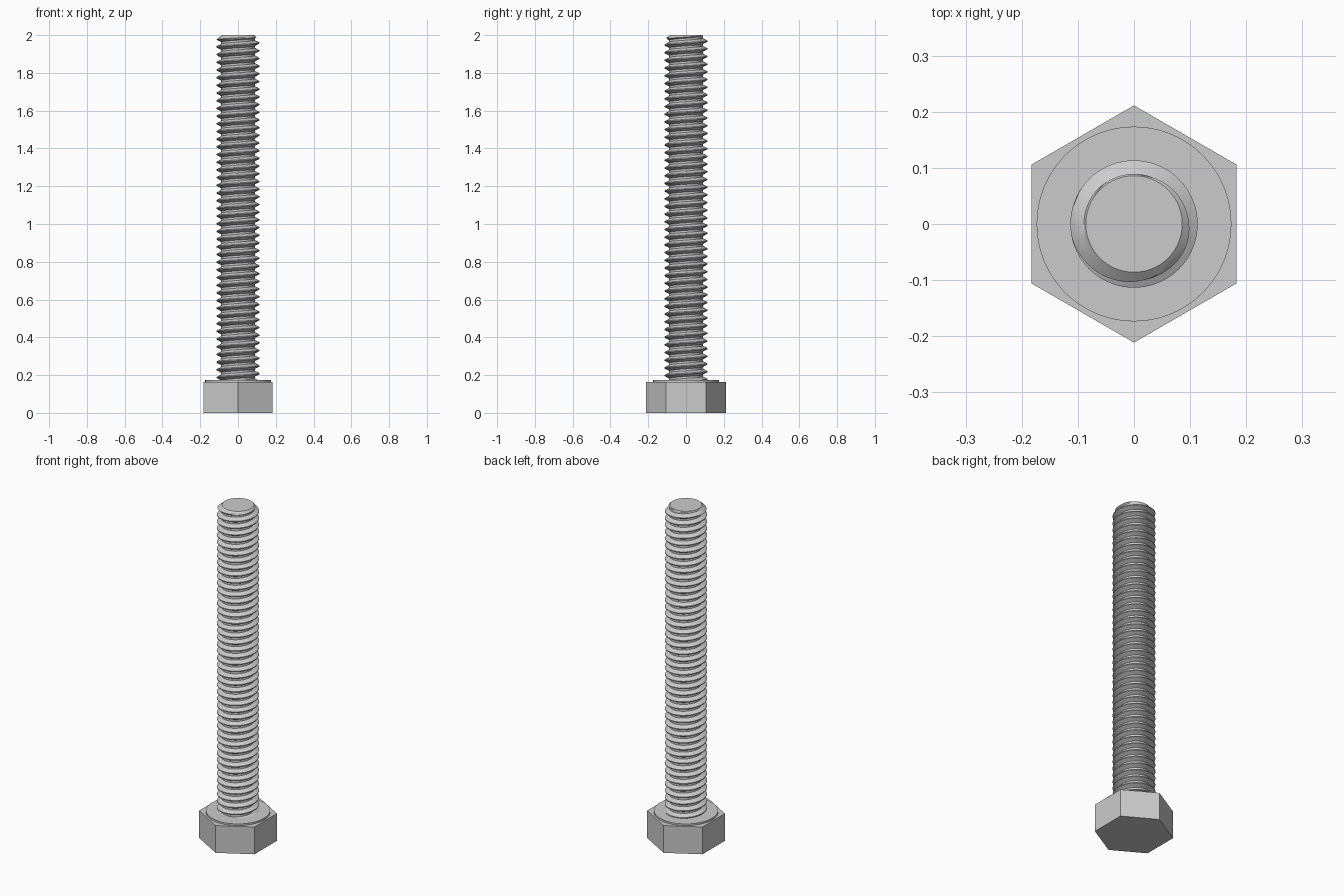
import bpy, bmesh, math

cube = bpy.data.objects.get("Cube")
if cube:
    bpy.data.objects.remove(cube, do_unlink=True)

# Single plain metal colour
steel = bpy.data.materials.new("light_steel")
steel.use_nodes = True
STEEL = (0.6, 0.6, 0.6, 1.0)
steel.diffuse_color = STEEL
steel.node_tree.nodes["Principled BSDF"].inputs["Base Color"].default_value = STEEL

HEAD_TOP, WASHER_TOP, TIP = 0.163, 0.173, 2.0
MAJOR, MINOR, PITCH = 0.1135, 0.0892, 0.0407
TIP_RADIUS, CHAMFER_SLOPE = 0.086, 1.2
CREST_Z = 1.958          # height of a crest on the +x side
SEGMENTS = 72


def finish(obj, smooth=True):
    obj.data.materials.append(steel)
    if smooth:
        bpy.ops.object.select_all(action="DESELECT")
        obj.select_set(True)
        bpy.context.view_layer.objects.active = obj
        bpy.ops.object.shade_smooth_by_angle(angle=math.radians(25))


def prism(name, sides, radius, z0, z1, turn=0.0, smooth=False):
    bpy.ops.mesh.primitive_cylinder_add(
        vertices=sides, radius=radius, depth=z1 - z0,
        location=(0, 0, (z0 + z1) / 2), rotation=(0, 0, turn))
    obj = bpy.context.object
    obj.name = name
    finish(obj, smooth)


def thread_radius(z, angle):
    # Trapezoid thread profile, trimmed by the chamfer at the tip
    phase = ((z - CREST_Z) / PITCH - angle / math.tau) % 1.0
    from_crest = min(phase, 1.0 - phase)
    t = min(max((from_crest - 0.0625) / 0.3125, 0.0), 1.0)
    profile = MAJOR + (MINOR - MAJOR) * t
    return min(profile, TIP_RADIUS + (TIP - z) * CHAMFER_SLOPE)


def threaded_shank():
    bottom = WASHER_TOP - 0.005
    breaks = (-0.375, -0.22, -0.0625, 0.0625, 0.22, 0.375)
    turns = int((TIP - bottom) / PITCH) + 3
    rows = [CREST_Z + PITCH * (2 - n + b)
            for n in range(turns, -1, -1) for b in breaks]
    bm = bmesh.new()
    columns = []
    for i in range(SEGMENTS + 1):
        a = math.tau * i / SEGMENTS
        column = []
        for base in rows:
            z = min(max(base + PITCH * a / math.tau, bottom), TIP)
            r = thread_radius(z, a)
            column.append(bm.verts.new((r * math.cos(a), r * math.sin(a), z)))
        columns.append(column)
    for left, right in zip(columns, columns[1:]):
        for k in range(len(rows) - 1):
            bm.faces.new((left[k], right[k], right[k + 1], left[k + 1]))
    # Flat end of the shank
    bm.faces.new([c[-1] for c in columns[:-1]])
    bmesh.ops.remove_doubles(bm, verts=bm.verts, dist=0.00001)
    bmesh.ops.dissolve_degenerate(bm, edges=bm.edges, dist=0.00001)
    bmesh.ops.recalc_face_normals(bm, faces=bm.faces)
    mesh = bpy.data.meshes.new("threaded_shank")
    bm.to_mesh(mesh)
    bm.free()
    obj = bpy.data.objects.new("threaded_shank", mesh)
    bpy.context.collection.objects.link(obj)
    finish(obj)


# Hexagonal head with corners toward front and back, and its bearing face
prism("hex_head", 6, 0.2113, 0.0, HEAD_TOP)
prism("washer_face", 96, 0.1735, HEAD_TOP - 0.01, WASHER_TOP, smooth=True)
threaded_shank()
